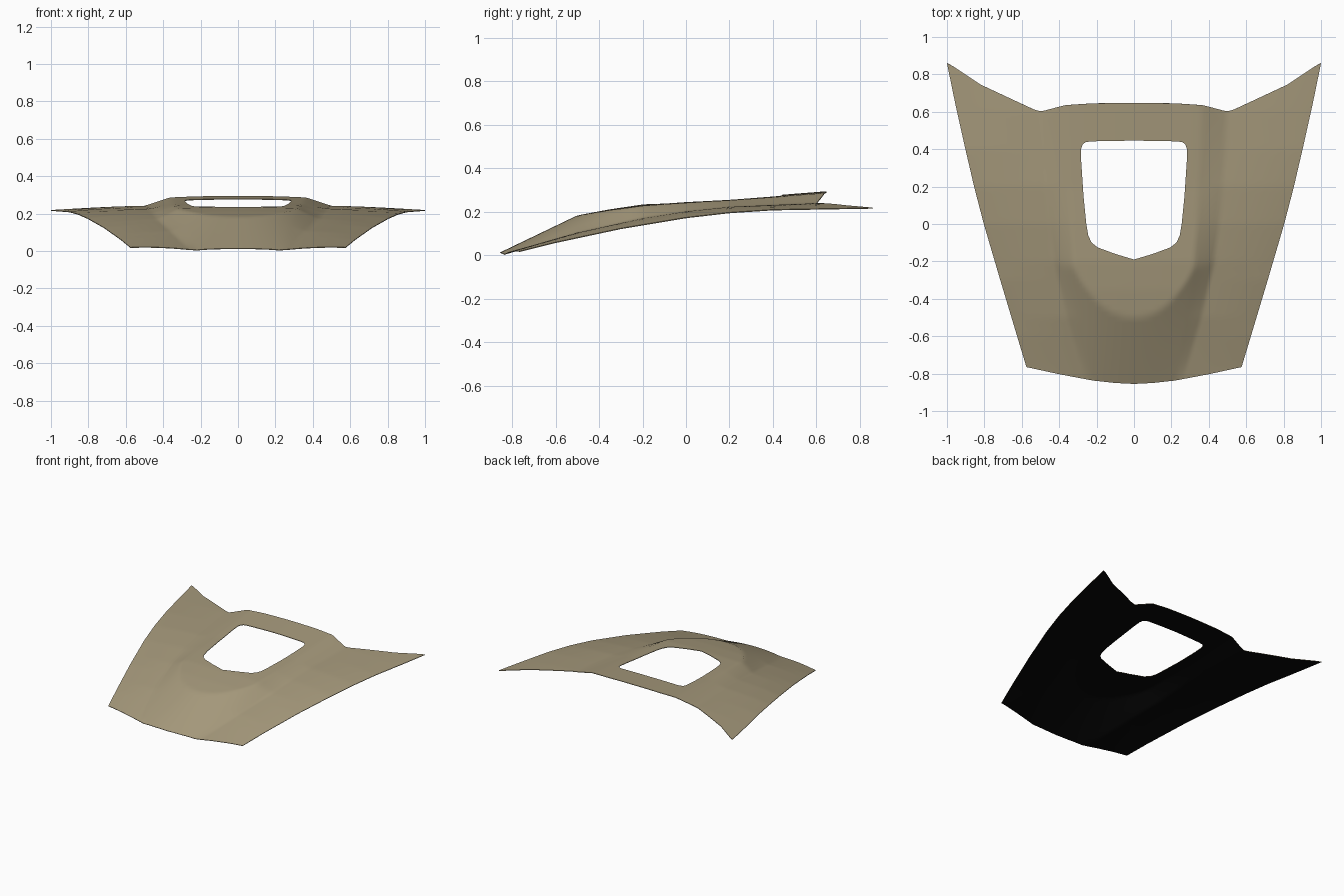
import bpy, bmesh, math

if "Cube" in bpy.data.objects:
    bpy.data.objects.remove(bpy.data.objects["Cube"])


def material(name, rgb):
    m = bpy.data.materials.new(name)
    m.use_nodes = True
    m.diffuse_color = (*rgb, 1)
    m.node_tree.nodes["Principled BSDF"].inputs["Base Color"].default_value = (*rgb, 1)
    m.node_tree.nodes["Principled BSDF"].inputs["Roughness"].default_value = 0.6
    return m


tan = material("tan paint", (0.38, 0.32, 0.20))
black = material("black underside", (0.002, 0.002, 0.002))


def interp(keys, v):
    """Piecewise linear lookup, clamped at both ends."""
    if v <= keys[0][0]:
        return keys[0][1]
    for (a, p), (b, q) in zip(keys, keys[1:]):
        if v <= b:
            return p + (q - p) * (v - a) / (b - a)
    return keys[-1][1]


# Plan outline of one half
FRONT = [(0, -.855), (.1, -.85), (.22, -.837), (.4, -.803), (.575, -.765)]
REAR = [(0, .647), (.22, .645), (.37, .635), (.48, .606), (.5, .603), (.53, .61), (.82, .745), (.97, .845), (1, .86)]
SIDE = [(-.765, .575), (-.6, .625), (-.3, .715), (0, .803), (.2, .855), (.42, .906), (.65, .957), (.86, 1)]

# Lengthwise feature lines: ridge and foot of the raised centre, then heights
RIDGE = [(-.84, .22), (-.5, .28), (-.3, .315), (0, .335), (.64, .365)]
FOOT = [(-.84, .26), (-.5, .36), (-.2, .43), (.2, .475), (.6, .5)]
TOP_Z = [(-.5, .18), (-.35, .208), (-.2, .23), (0, .245), (.2, .256), (.645, .291)]
FOOT_Z = [(-.84, .002), (-.5, .102), (-.2, .168), (0, .2), (.2, .221), (.6, .238)]
SIDE_Z = [(-.84, -.002), (-.765, .016), (-.6, .057), (-.3, .121), (0, .171), (.2, .194), (.4, .207), (.86, .215)]


def raised(x, y):
    """Front ramp meeting the flatter top."""
    ramp = .18 + .48 * (y + .5) - (.33 + .9 * (y + .835)) * x * x
    top = interp(TOP_Z, y) - .06 * x * x
    return min(ramp, top) if y < -.2 else top


def height(x, y):
    r, f, w = interp(RIDGE, y), interp(FOOT, y), interp(SIDE, y)
    if x <= r:
        return raised(x, y)
    if x <= f:
        u = (x - r) / (f - r)
        return raised(r, y) * (1 - u) + interp(FOOT_Z, y) * u
    u = min(1, (x - f) / (w - f))
    return interp(FOOT_Z, y) * (1 - u) + interp(SIDE_Z, y) * u + .02 * u * (1 - u)


# Hood skin: a lofted grid over the outline
COLS, ROWS = 50, 60
bm = bmesh.new()
grid = []
for j in range(ROWS + 1):
    t = j / ROWS
    width = interp(SIDE, -.765 + t * (.86 + .765))
    row = []
    for i in range(-COLS, COLS + 1):
        s = abs(i) / COLS
        y0, y1 = interp(FRONT, s * .575), interp(REAR, s)
        x, y = s * width, y0 + (y1 - y0) * t
        row.append(bm.verts.new((math.copysign(x, i), y, height(x, y) + .004)))
    grid.append(row)
for a, b in zip(grid, grid[1:]):
    for k in range(2 * COLS):
        bm.faces.new((a[k], a[k + 1], b[k + 1], b[k]))
mesh = bpy.data.meshes.new("hood")
bm.to_mesh(mesh)
bm.free()
hood = bpy.data.objects.new("hood", mesh)
bpy.context.collection.objects.link(hood)
mesh.materials.append(tan)
mesh.materials.append(black)

# Thin sheet with a dark underside
solid = hood.modifiers.new("thickness", "SOLIDIFY")
solid.thickness = .004
solid.offset = -1
solid.material_offset = 1

# Cutter for the central opening
HALF = [(.1, -.16), (.195, -.125), (.228, -.098), (.245, -.06), (.255, 0), (.27, .15),
        (.282, .33), (.283, .4), (.275, .425), (.258, .438), (.225, .442)]
loop = [(0, -.19)] + HALF + [(0, .446)] + [(-x, y) for x, y in reversed(HALF)]
bm = bmesh.new()
base = bm.faces.new([bm.verts.new((x, y, -.5)) for x, y in loop])
ext = bmesh.ops.extrude_face_region(bm, geom=[base])
bmesh.ops.translate(bm, vec=(0, 0, 1.5), verts=[g for g in ext["geom"] if isinstance(g, bmesh.types.BMVert)])
bmesh.ops.recalc_face_normals(bm, faces=bm.faces)
cut_mesh = bpy.data.meshes.new("opening_cutter")
bm.to_mesh(cut_mesh)
bm.free()
cut_mesh.materials.append(tan)
cutter = bpy.data.objects.new("opening_cutter", cut_mesh)
cutter.hide_render = True
bpy.context.collection.objects.link(cutter)

cut = hood.modifiers.new("opening", "BOOLEAN")
cut.operation = "DIFFERENCE"
cut.solver = "EXACT"
cut.object = cutter

bpy.ops.object.select_all(action="DESELECT")
bpy.context.view_layer.objects.active = hood
hood.select_set(True)
for name in ("thickness", "opening"):
    bpy.ops.object.modifier_apply(modifier=name)
bpy.data.objects.remove(cutter)
bpy.ops.object.shade_smooth_by_angle(angle=math.radians(40))
